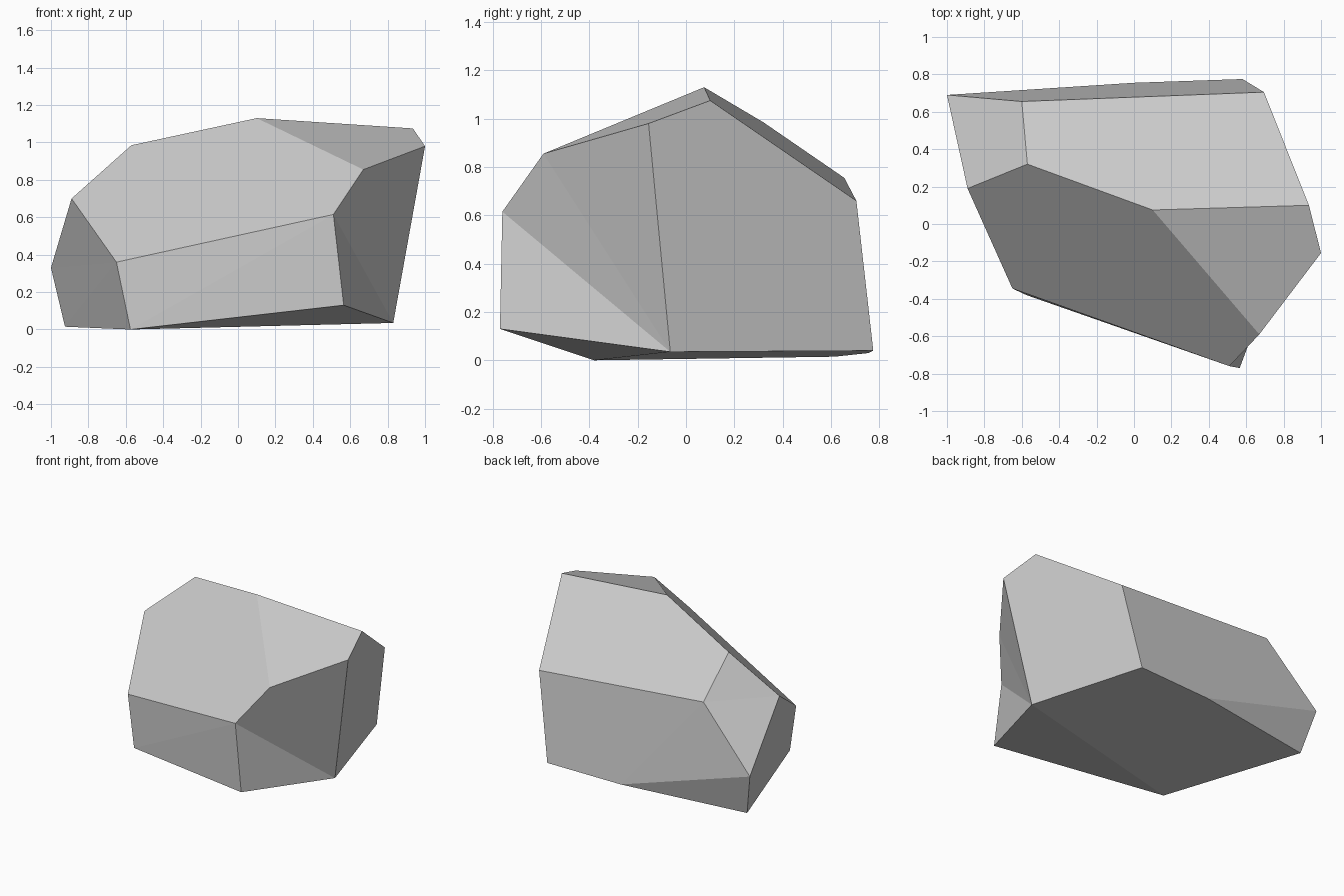
import bpy

cube = bpy.data.objects.get("Cube")
if cube:
    bpy.data.objects.remove(cube, do_unlink=True)

# Named corners of the boulder
corners = {
    "A": (-1.0, 0.69, 0.33), "B": (-0.89, 0.19, 0.7), "C": (-0.57, 0.32, 0.985),
    "D": (0.1, 0.075, 1.13), "E": (0.935, 0.1, 1.075), "F": (1.0, -0.155, 0.98),
    "G": (0.67, -0.59, 0.855), "H": (0.51, -0.76, 0.615), "I": (0.565, -0.77, 0.13),
    "J": (0.83, -0.065, 0.035), "K": (-0.575, -0.38, 0), "L": (-0.925, 0.615, 0.015),
    "M": (-0.65, -0.345, 0.36), "N": (-0.6, 0.655, 0.755), "O": (0.695, 0.705, 0.66),
    "P": (0.58, 0.775, 0.04), "Q": (0, 0.755, 0.03),
}

# Chipped facets, each listed counter-clockwise from outside
front_facets = ["MKH", "KIH", "MHGDCB"]
left_facets = ["HIJ", "HJG", "GJF", "FJPOE"]
top_facets = ["DEONC", "DGFE"]
right_facets = ["ABM", "AML", "LMK", "CNB", "BNA"]
back_facets = ["NOPQ", "NQA", "AQL"]
base_facets = ["KJI", "KLQPJ"]
facets = (front_facets + left_facets + top_facets
          + right_facets + back_facets + base_facets)

names = list(corners)
mesh = bpy.data.meshes.new("boulder")
mesh.from_pydata(list(corners.values()), [],
                 [[names.index(c) for c in facet] for facet in facets])
mesh.validate()
mesh.update()
boulder = bpy.data.objects.new("boulder", mesh)
bpy.context.collection.objects.link(boulder)

# Plain grey stone
stone = bpy.data.materials.new("grey_stone")
stone.use_nodes = True
grey = (0.6, 0.6, 0.6, 1)
stone.diffuse_color = grey
stone.node_tree.nodes["Principled BSDF"].inputs["Base Color"].default_value = grey
mesh.materials.append(stone)
